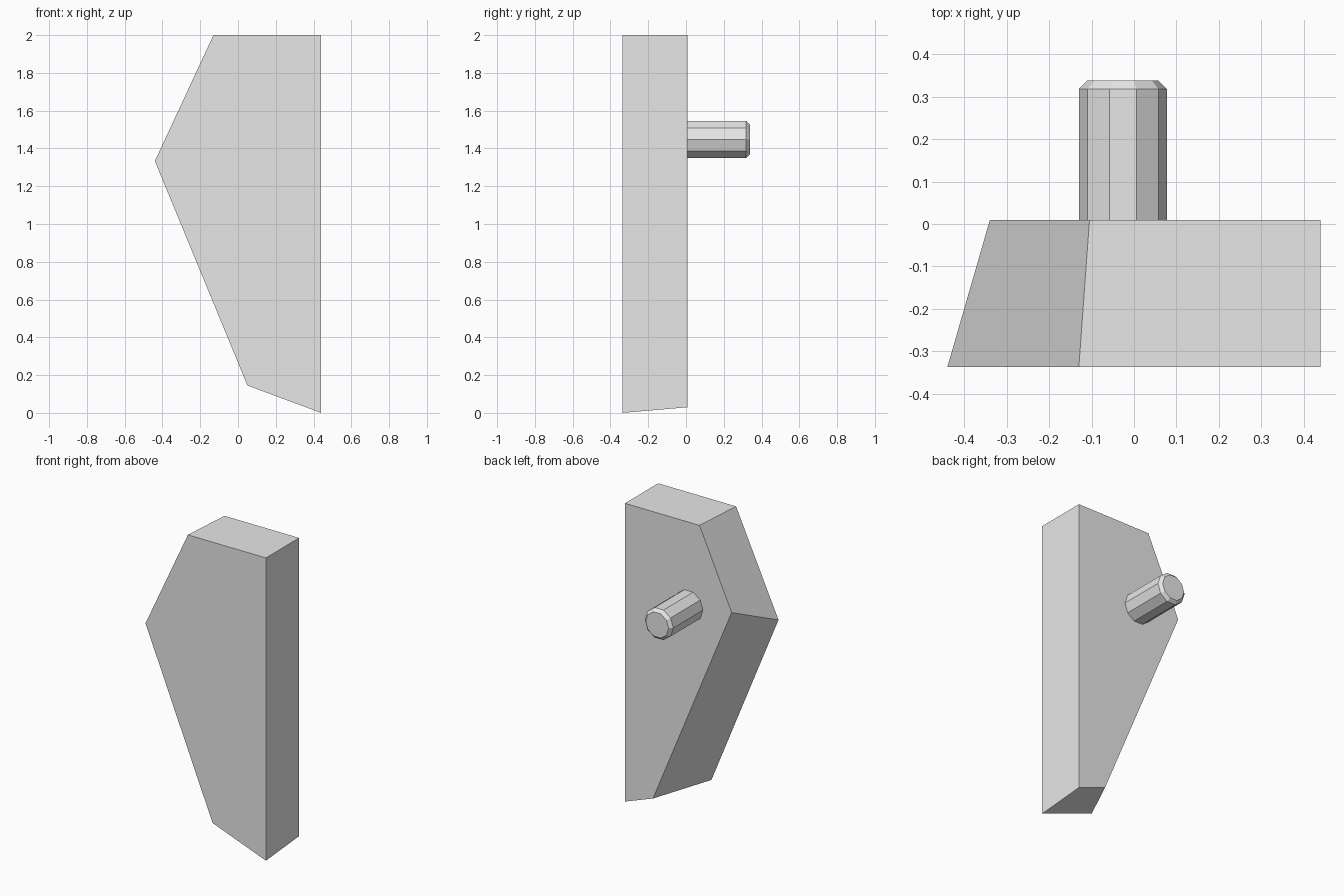
import bpy
import bmesh
from math import cos, sin, tau
from mathutils import Vector

cube = bpy.data.objects.get("Cube")
if cube:
    bpy.data.objects.remove(cube, do_unlink=True)

GREY = (0.8, 0.8, 0.8, 1.0)
grey = bpy.data.materials.new("light_grey")
grey.use_nodes = True
grey.diffuse_color = GREY
grey.node_tree.nodes["Principled BSDF"].inputs["Base Color"].default_value = GREY


def loft(name, rings):
    """Join matching outlines with quads and cap both ends."""
    bm = bmesh.new()
    loops = [[bm.verts.new(p) for p in ring] for ring in rings]
    for a, b in zip(loops, loops[1:]):
        for i in range(len(a)):
            j = (i + 1) % len(a)
            bm.faces.new((a[i], a[j], b[j], b[i]))
    bm.faces.new(loops[0])
    bm.faces.new(loops[-1])
    bmesh.ops.recalc_face_normals(bm, faces=bm.faces)
    mesh = bpy.data.meshes.new(name)
    bm.to_mesh(mesh)
    bm.free()
    mesh.materials.append(grey)
    obj = bpy.data.objects.new(name, mesh)
    bpy.context.collection.objects.link(obj)
    return obj


def outline(points, y):
    return [Vector((x, y, z)) for x, z in points]


def circle(radius, y, sides=10, x=-0.026, z=1.447):
    angles = [tau * i / sides for i in range(sides)]
    return [Vector((x + radius * cos(a), y, z + radius * sin(a))) for a in angles]


# Angular slab, its slanted sides tapering towards the back
front = [(-0.13, 2), (0.44, 2), (0.44, 0), (0.05, 0.145), (-0.44, 1.333)]
back = [(-0.105, 2), (0.44, 2), (0.44, 0.03), (0.235, 0.105), (-0.34, 1.487)]
loft("slab", [outline(front, -0.337), outline(back, 0.009)])

# Ten-sided peg with a chamfered tip
loft("peg", [circle(0.104, 0.009), circle(0.104, 0.318), circle(0.084, 0.338)])
